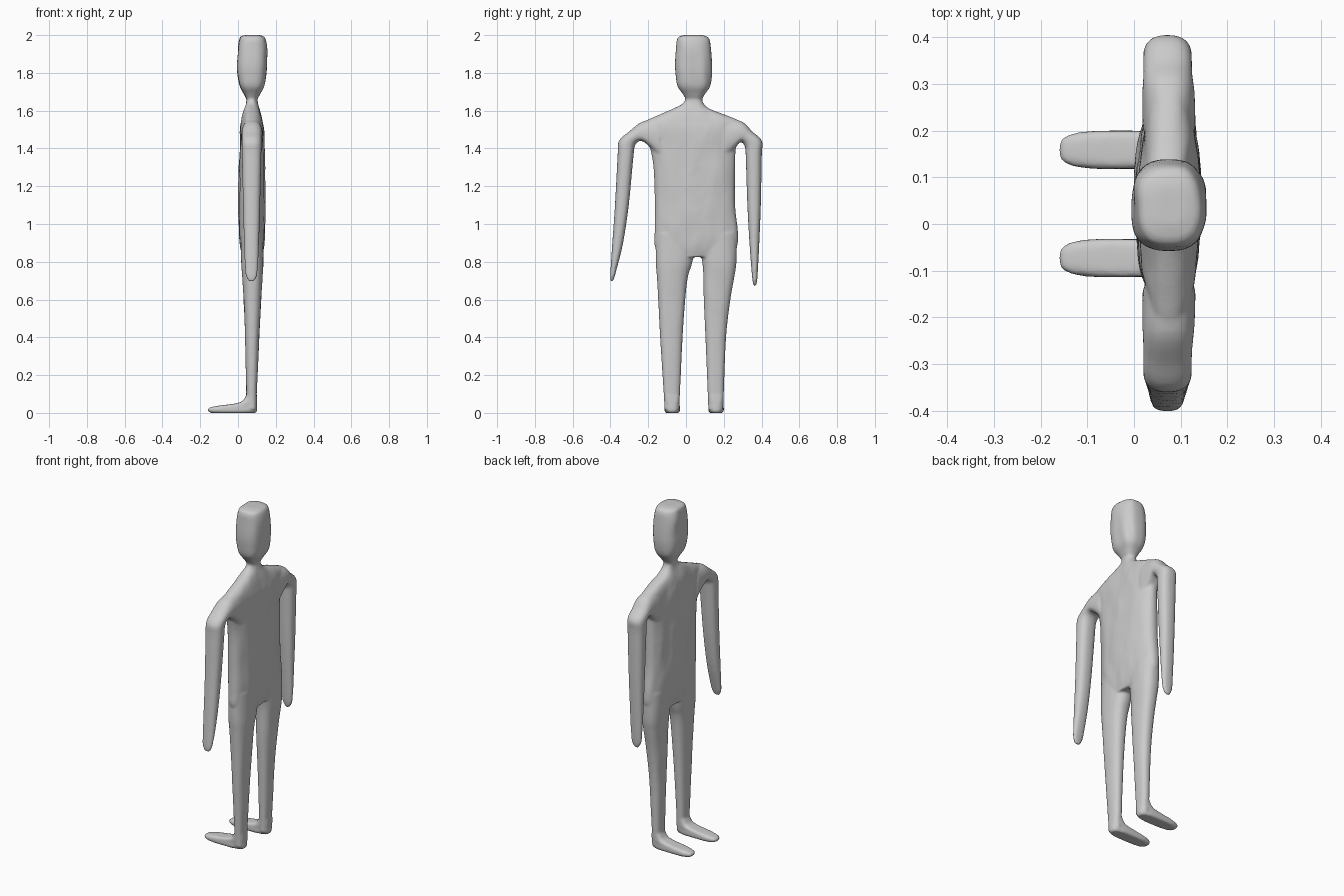
import bpy, bmesh, math
from mathutils import Vector, noise

SEG, SUB = 48, 4


def smooth_sections(secs):
    """Insert Catmull-Rom steps between the given sections."""
    out = []
    for i in range(len(secs) - 1):
        p0, p1 = secs[max(i - 1, 0)], secs[i]
        p2, p3 = secs[i + 1], secs[min(i + 2, len(secs) - 1)]
        for k in range(SUB):
            t = k / SUB
            out.append([0.5 * (2 * b + (c - a) * t + (2 * a - 5 * b + 4 * c - d) * t * t
                               + (3 * b - a - 3 * c + d) * t ** 3)
                        for a, b, c, d in zip(p0, p1, p2, p3)])
    return out + [list(secs[-1])]


def loft(name, secs, power=2.4, folds=0.0):
    """Each section: two end points (y, z, y, z) and the depth range (x0, x1)."""
    bm = bmesh.new()
    rings = []
    for ya, za, yb, zb, x0, x1 in smooth_sections(secs):
        ring = []
        for i in range(SEG):
            a = 2 * math.pi * i / SEG
            c, s = math.cos(a), math.sin(a)
            u = math.copysign(abs(c) ** (2 / power), c)
            v = math.copysign(abs(s) ** (2 / power), s)
            t = (v + 1) / 2
            p = Vector(((x0 + x1) / 2, ya + (yb - ya) * t, za + (zb - za) * t))
            wave = noise.noise(Vector((u * 2, p.y * 16, p.z * 8 + p.y * 6)))
            p.x += u * ((x1 - x0) / 2 + folds * wave)
            ring.append(bm.verts.new(p))
        rings.append(ring)
    for r, q in zip(rings, rings[1:]):
        for i in range(SEG):
            j = (i + 1) % SEG
            bm.faces.new((r[i], r[j], q[j], q[i]))
    bm.faces.new(rings[0][::-1])
    bm.faces.new(rings[-1])
    bmesh.ops.recalc_face_normals(bm, faces=bm.faces)
    me = bpy.data.meshes.new(name)
    bm.to_mesh(me)
    bm.free()
    ob = bpy.data.objects.new(name, me)
    bpy.context.collection.objects.link(ob)
    return ob


def level(rows):
    """Horizontal sections from (z, y0, y1, x0, x1)."""
    return [(y0, z, y1, z, x0, x1) for z, y0, y1, x0, x1 in rows]


parts = []

# Torso with sloping shoulders and neck
parts.append(loft("torso", level([
    (0.825, -0.13, 0.23, 0.025, 0.125), (0.88, -0.165, 0.27, 0.012, 0.137),
    (0.96, -0.166, 0.275, 0.005, 0.143), (1.1, -0.165, 0.26, 0.0, 0.145),
    (1.3, -0.172, 0.26, 0.005, 0.143), (1.42, -0.195, 0.265, 0.01, 0.14),
    (1.5, -0.22, 0.285, 0.013, 0.138), (1.54, -0.22, 0.29, 0.018, 0.132),
    (1.575, -0.15, 0.215, 0.024, 0.124), (1.61, -0.07, 0.125, 0.033, 0.113),
    (1.64, -0.015, 0.092, 0.04, 0.104), (1.68, 0.0, 0.083, 0.043, 0.10),
    (1.73, 0.0, 0.083, 0.043, 0.10)]), folds=0.006))

# Head
parts.append(loft("head", level([
    (1.66, 0.0, 0.083, 0.043, 0.10), (1.69, -0.018, 0.102, 0.028, 0.118),
    (1.73, -0.045, 0.128, 0.008, 0.14), (1.79, -0.055, 0.138, -0.002, 0.15),
    (1.85, -0.058, 0.138, -0.005, 0.154), (1.93, -0.053, 0.132, -0.003, 0.153),
    (1.975, -0.048, 0.125, 0.006, 0.147), (1.993, -0.035, 0.11, 0.015, 0.137),
    (2.001, 0.0, 0.08, 0.045, 0.11)]), power=2.7, folds=0.006))

# Legs
parts.append(loft("leg_a", level([
    (0.02, -0.115, -0.035, 0.045, 0.10), (0.1, -0.118, -0.032, 0.044, 0.10),
    (0.4, -0.137, -0.018, 0.038, 0.113), (0.6, -0.147, -0.004, 0.03, 0.123),
    (0.72, -0.154, 0.01, 0.023, 0.13), (0.8, -0.16, 0.034, 0.017, 0.134),
    (0.95, -0.16, 0.06, 0.014, 0.134)]), folds=0.002))
parts.append(loft("leg_b", level([
    (0.02, 0.118, 0.197, 0.045, 0.10), (0.1, 0.115, 0.2, 0.044, 0.10),
    (0.4, 0.103, 0.212, 0.038, 0.113), (0.6, 0.094, 0.235, 0.03, 0.123),
    (0.72, 0.092, 0.256, 0.023, 0.13), (0.8, 0.086, 0.267, 0.017, 0.134),
    (0.95, 0.06, 0.27, 0.014, 0.134)]), folds=0.002))

# Feet
for tag, y in (("a", -0.073), ("b", 0.159)):
    rows = [(0.0, .034, -.145, .092), (0.01, .041, -.159, .101), (0.025, .041, -.157, .102),
            (0.037, .04, -.11, .102), (0.047, .04, -.03, .101), (0.06, .04, .02, .101),
            (0.09, .039, .042, .10)]
    parts.append(loft("foot_" + tag,
                      level([(z, y - w, y + w, a, b) for z, w, a, b in rows]), power=3.2))

# Arms: from shoulder, over the corner, down to the hand
parts.append(loft("arm_a", [
    (-0.15, 1.56, -0.13, 1.33, 0.018, 0.132), (-0.235, 1.54, -0.19, 1.405, 0.018, 0.13),
    (-0.30, 1.49, -0.235, 1.44, 0.02, 0.125), (-0.355, 1.44, -0.268, 1.42, 0.02, 0.124),
    (-0.362, 1.36, -0.279, 1.35, 0.021, 0.123), (-0.376, 1.1, -0.303, 1.1, 0.027, 0.117),
    (-0.39, 0.9, -0.333, 0.9, 0.032, 0.111), (-0.4, 0.75, -0.37, 0.75, 0.038, 0.104),
    (-0.401, 0.71, -0.382, 0.71, 0.048, 0.094), (-0.398, 0.695, -0.387, 0.695, 0.058, 0.084)]))
parts.append(loft("arm_b", [
    (0.21, 1.565, 0.2, 1.33, 0.018, 0.132), (0.30, 1.54, 0.26, 1.40, 0.018, 0.13),
    (0.35, 1.49, 0.287, 1.435, 0.02, 0.125), (0.402, 1.44, 0.312, 1.41, 0.02, 0.124),
    (0.401, 1.36, 0.317, 1.34, 0.021, 0.123), (0.396, 1.1, 0.325, 1.1, 0.027, 0.117),
    (0.388, 0.9, 0.336, 0.9, 0.032, 0.111), (0.379, 0.73, 0.349, 0.73, 0.038, 0.104),
    (0.375, 0.69, 0.354, 0.69, 0.048, 0.094), (0.37, 0.672, 0.359, 0.672, 0.058, 0.084)]))

# Fuse everything into one continuous smooth skin
bpy.ops.object.select_all(action='DESELECT')
for ob in parts:
    ob.select_set(True)
body = parts[0]
bpy.context.view_layer.objects.active = body
bpy.ops.object.join()
body.name = "standing_figure"
skin = body.modifiers.new("skin", 'REMESH')
skin.mode = 'VOXEL'
skin.voxel_size = 0.007
skin.use_smooth_shade = True
relax = body.modifiers.new("relax", 'SMOOTH')
relax.factor = 0.5
relax.iterations = 4
